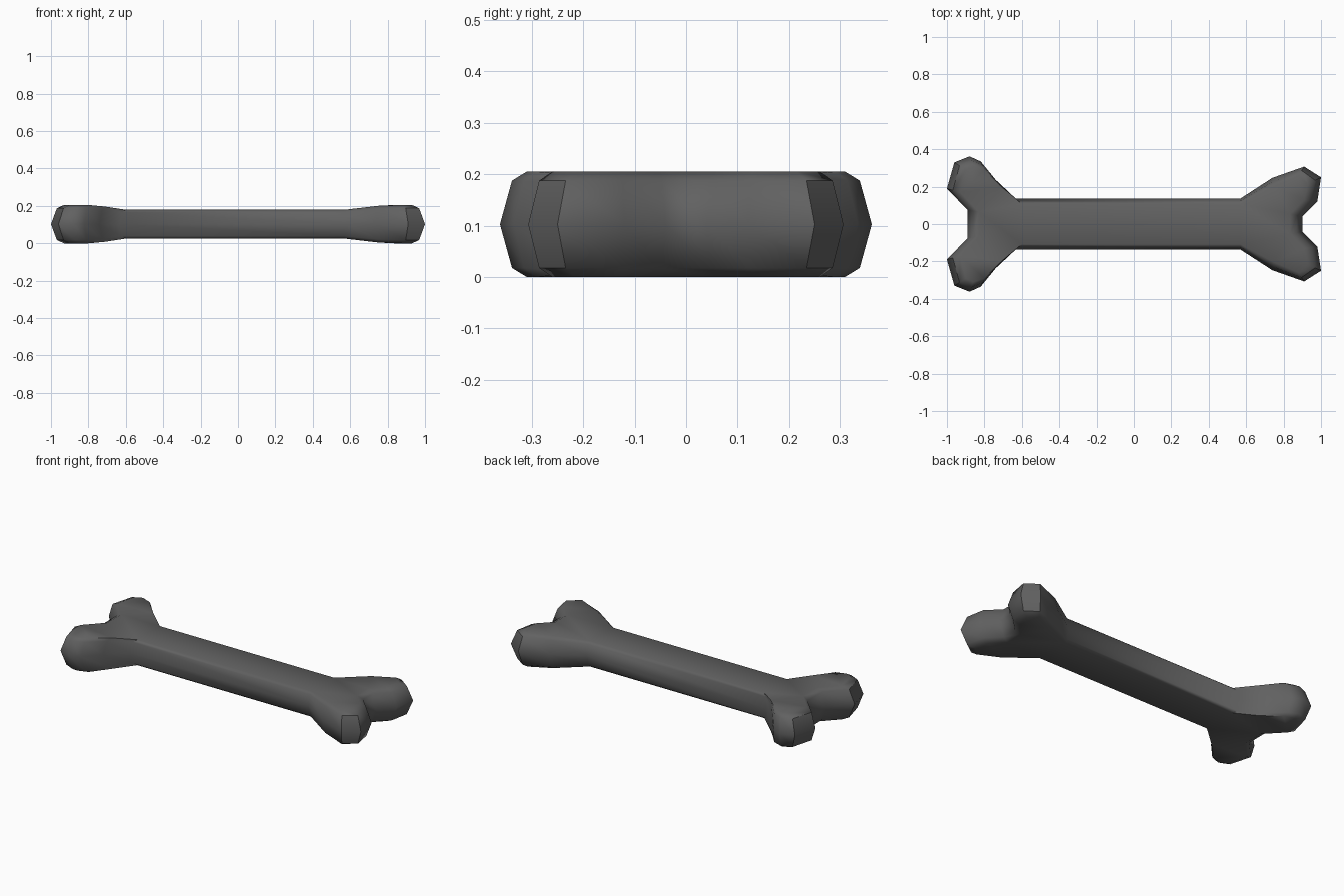
import bpy, bmesh, math

if "Cube" in bpy.data.objects:
    bpy.data.objects.remove(bpy.data.objects["Cube"])

MID = 0.1025  # height of the widest ring

# Upper half of the outline, left notch to right notch:
# outer x, outer y, inner (flat face) x, inner y, half thickness
LEFT = [
    (-0.89, 0.075, -0.83, 0.065, 0.1025),
    (-1.00, 0.19, -0.93, 0.17, 0.1025),
    (-0.96, 0.33, -0.90, 0.29, 0.1025),
    (-0.88, 0.362, -0.86, 0.31, 0.1025),
    (-0.82, 0.335, -0.80, 0.29, 0.1025),
    (-0.74, 0.237, -0.71, 0.20, 0.094),
    (-0.635, 0.137, -0.60, 0.108, 0.077),
]
RIGHT = [
    (0.57, 0.137, 0.57, 0.108, 0.077),
    (0.74, 0.247, 0.75, 0.205, 0.098),
    (0.91, 0.307, 0.88, 0.26, 0.1025),
    (1.00, 0.25, 0.93, 0.215, 0.1025),
    (0.98, 0.12, 0.91, 0.13, 0.1025),
    (0.90, 0.04, 0.835, 0.055, 0.1025),
]
upper = LEFT + RIGHT
n, nl = len(upper), len(LEFT)
outline = upper + [(a, -b, c, -d, h) for a, b, c, d, h in reversed(upper)]
N = len(outline)

# Rounded cross-section: (inset share, height share)
PROFILE = [(1, -1), (0.45, -0.83), (0, 0), (0.45, 0.83), (1, 1)]

bm = bmesh.new()
rings = []
for t, k in PROFILE:
    rings.append([bm.verts.new((a + (c - a) * t, b + (d - b) * t, MID + k * h))
                  for a, b, c, d, h in outline])

# Side walls
for lo, hi in zip(rings, rings[1:]):
    for i in range(N):
        j = (i + 1) % N
        bm.faces.new((lo[i], lo[j], hi[j], hi[i]))

# Flat faces above and below: four knobs, two heads and the shaft
for ring in (rings[0], rings[-1]):
    low = lambda i: N - 1 - i
    knobs = [list(range(nl)), list(range(nl, n))]
    knobs += [[low(i) for i in k] for k in knobs]
    middle = [[0, nl - 1, low(nl - 1), low(0)],
              [nl - 1, nl, low(nl), low(nl - 1)],
              [nl, n - 1, low(n - 1), low(nl)]]
    for idx in knobs + middle:
        bm.faces.new([ring[i] for i in idx])

bmesh.ops.triangulate(bm, faces=[f for f in bm.faces if len(f.verts) > 4])
bmesh.ops.recalc_face_normals(bm, faces=bm.faces)

mesh = bpy.data.meshes.new("bone")
bm.to_mesh(mesh)
bm.free()
bone = bpy.data.objects.new("bone", mesh)
bpy.context.collection.objects.link(bone)

mat = bpy.data.materials.new("dark grey")
mat.diffuse_color = (0.12, 0.12, 0.12, 1)
mat.use_nodes = True
mat.node_tree.nodes["Principled BSDF"].inputs["Base Color"].default_value = mat.diffuse_color
mesh.materials.append(mat)

bpy.context.view_layer.objects.active = bone
bone.select_set(True)
bpy.ops.object.shade_smooth_by_angle(angle=math.radians(45))
